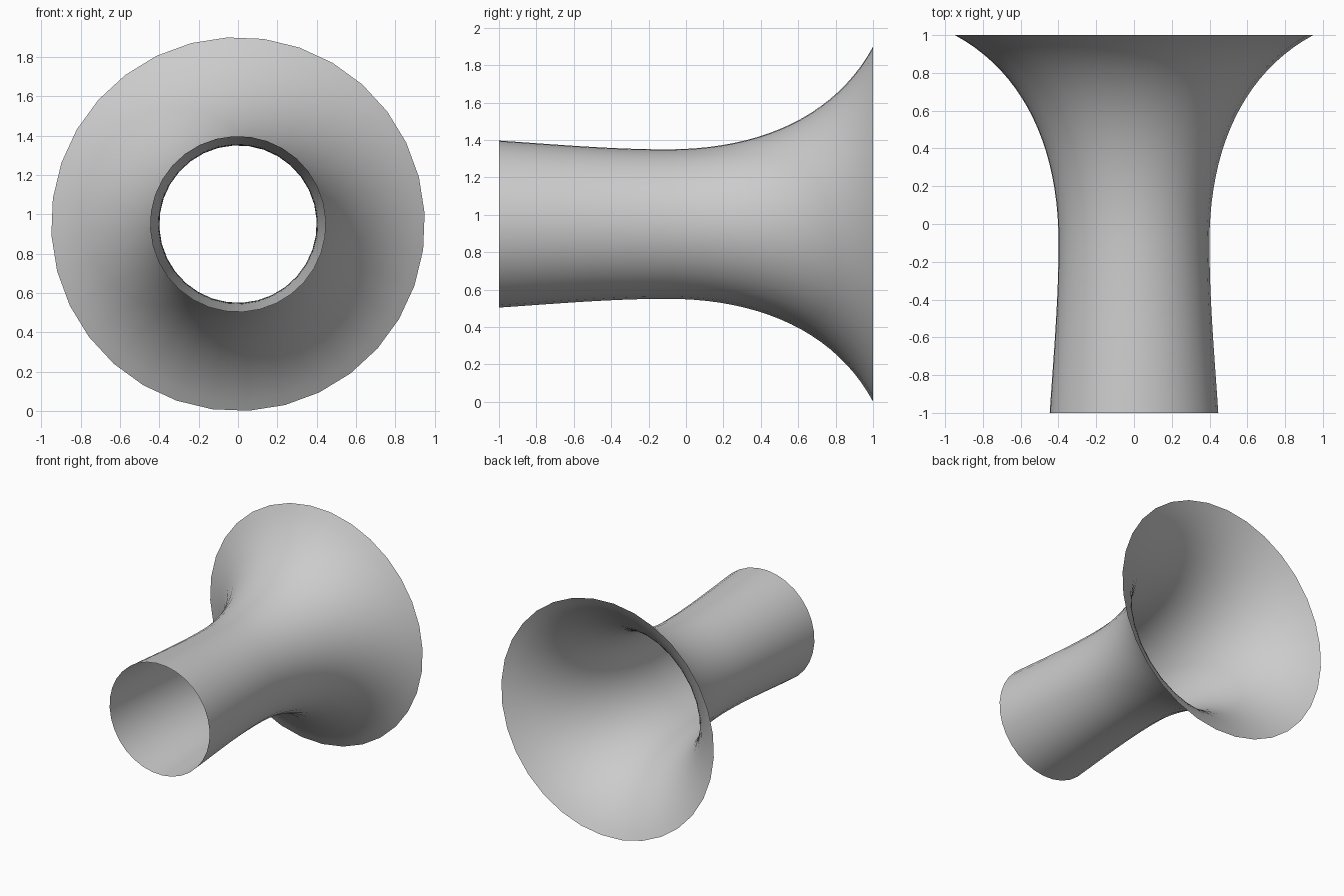
import bpy
import bmesh
import math
from mathutils import Vector
from mathutils.geometry import interpolate_bezier

cube = bpy.data.objects.get("Cube")
if cube:
    bpy.data.objects.remove(cube, do_unlink=True)

SIDES = 32
CENTRE_Z = 0.95
PHASE = math.radians(3.3)

grey = bpy.data.materials.new("plain_grey")
grey.use_nodes = True
colour = (0.6, 0.6, 0.6, 1)
grey.diffuse_color = colour
grey.node_tree.nodes["Principled BSDF"].inputs["Base Color"].default_value = colour

# Profile as (distance along y, radius): gently tapering tube, then flared bell
start, waist, rim = Vector((-1, 0.447)), Vector((-0.1, 0.4)), Vector((1, 0.95))
tube = interpolate_bezier(start, Vector((-0.7, 0.427)), Vector((-0.4, 0.4)), waist, 13)
bell = interpolate_bezier(waist, Vector((0.4, 0.4)), Vector((0.8, 0.58)), rim, 21)
profile = tube + bell[1:]

# Open surface of revolution around the y axis
bm = bmesh.new()
rings = []
for point in profile:
    y, radius = point[0], point[1]
    angles = [PHASE + math.tau * i / SIDES for i in range(SIDES)]
    rings.append([bm.verts.new((radius * math.cos(a), y, CENTRE_Z + radius * math.sin(a)))
                  for a in angles])
for near, far in zip(rings, rings[1:]):
    for i in range(SIDES):
        j = (i + 1) % SIDES
        bm.faces.new((near[i], far[i], far[j], near[j]))
bmesh.ops.recalc_face_normals(bm, faces=bm.faces)
mesh = bpy.data.meshes.new("flared_tube")
bm.to_mesh(mesh)
bm.free()
mesh.materials.append(grey)

flared_tube = bpy.data.objects.new("flared_tube", mesh)
bpy.context.collection.objects.link(flared_tube)
bpy.context.view_layer.objects.active = flared_tube
flared_tube.select_set(True)
bpy.ops.object.shade_smooth()
